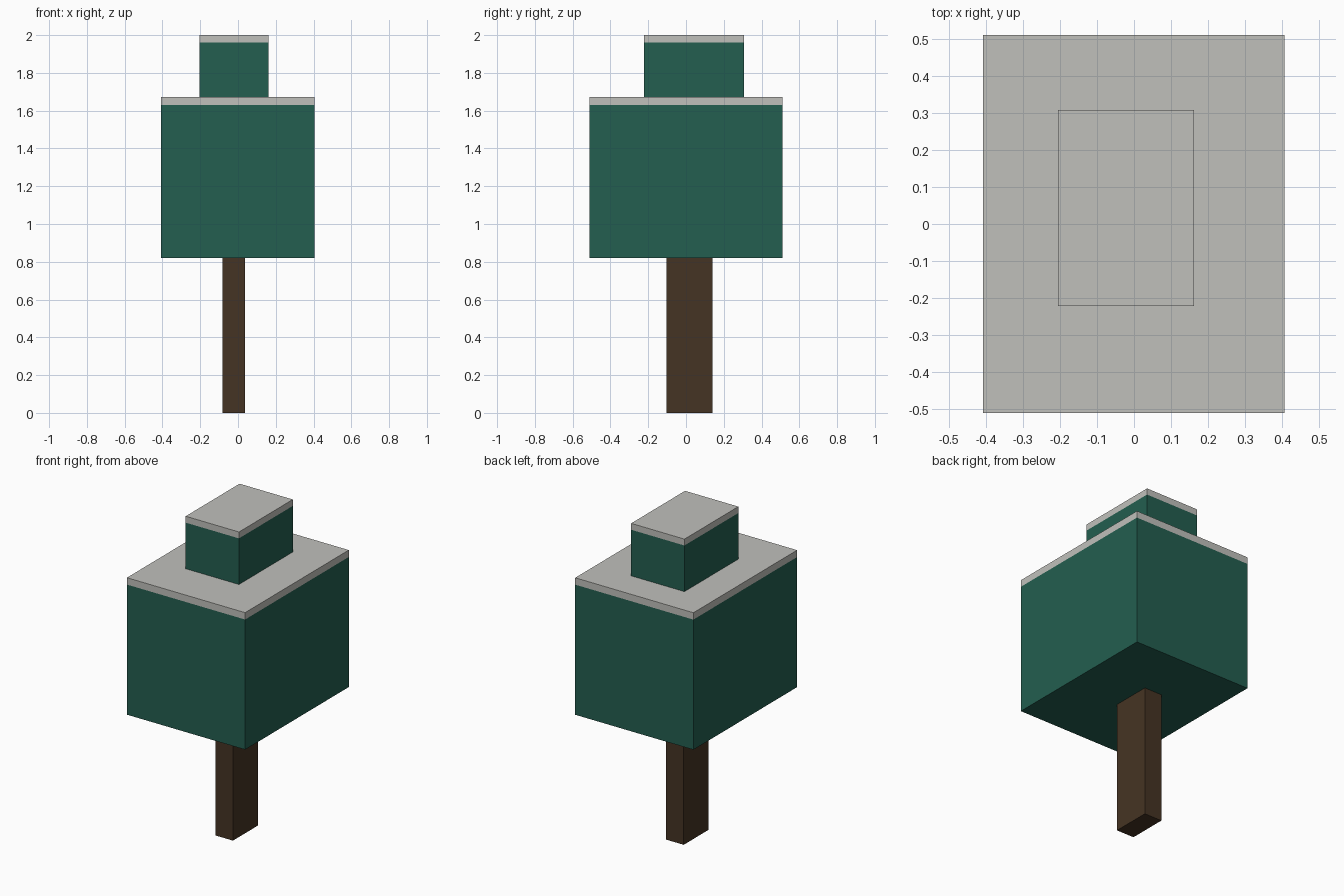
import bpy

cube = bpy.data.objects.get("Cube")
if cube:
    bpy.data.objects.remove(cube, do_unlink=True)


def material(name, rgb):
    mat = bpy.data.materials.new(name)
    mat.use_nodes = True
    colour = (*rgb, 1.0)
    mat.diffuse_color = colour
    bsdf = next(n for n in mat.node_tree.nodes if n.type == 'BSDF_PRINCIPLED')
    bsdf.inputs["Base Color"].default_value = colour
    return mat


def block(name, x, y, z, mat):
    """Box spanning the given (min, max) ranges."""
    spans = (x, y, z)
    bpy.ops.mesh.primitive_cube_add(size=1, location=[(a + b) / 2 for a, b in spans])
    obj = bpy.context.object
    obj.name = name
    obj.scale = [b - a for a, b in spans]
    bpy.ops.object.transform_apply(location=False, rotation=False, scale=True)
    obj.data.materials.append(mat)
    return obj


green = material("dark green leaves", (0.017, 0.112, 0.080))
brown = material("brown bark", (0.060, 0.034, 0.017))
snow = material("pale grey snow", (0.53, 0.53, 0.50))

# Trunk
block("trunk", (-0.083, 0.038), (-0.104, 0.141), (0, 0.82), brown)

# Two leaf tiers, each with a snow cap flush with its sides
tiers = (
    ("lower", (-0.408, 0.406), (-0.51, 0.51), 0.82, 1.63, 1.673),
    ("upper", (-0.205, 0.162), (-0.222, 0.308), 1.673, 1.96, 2.0),
)
for label, x, y, base, snow_line, top in tiers:
    block(label + "_leaves", x, y, (base, snow_line), green)
    block(label + "_snow", x, y, (snow_line, top), snow)
